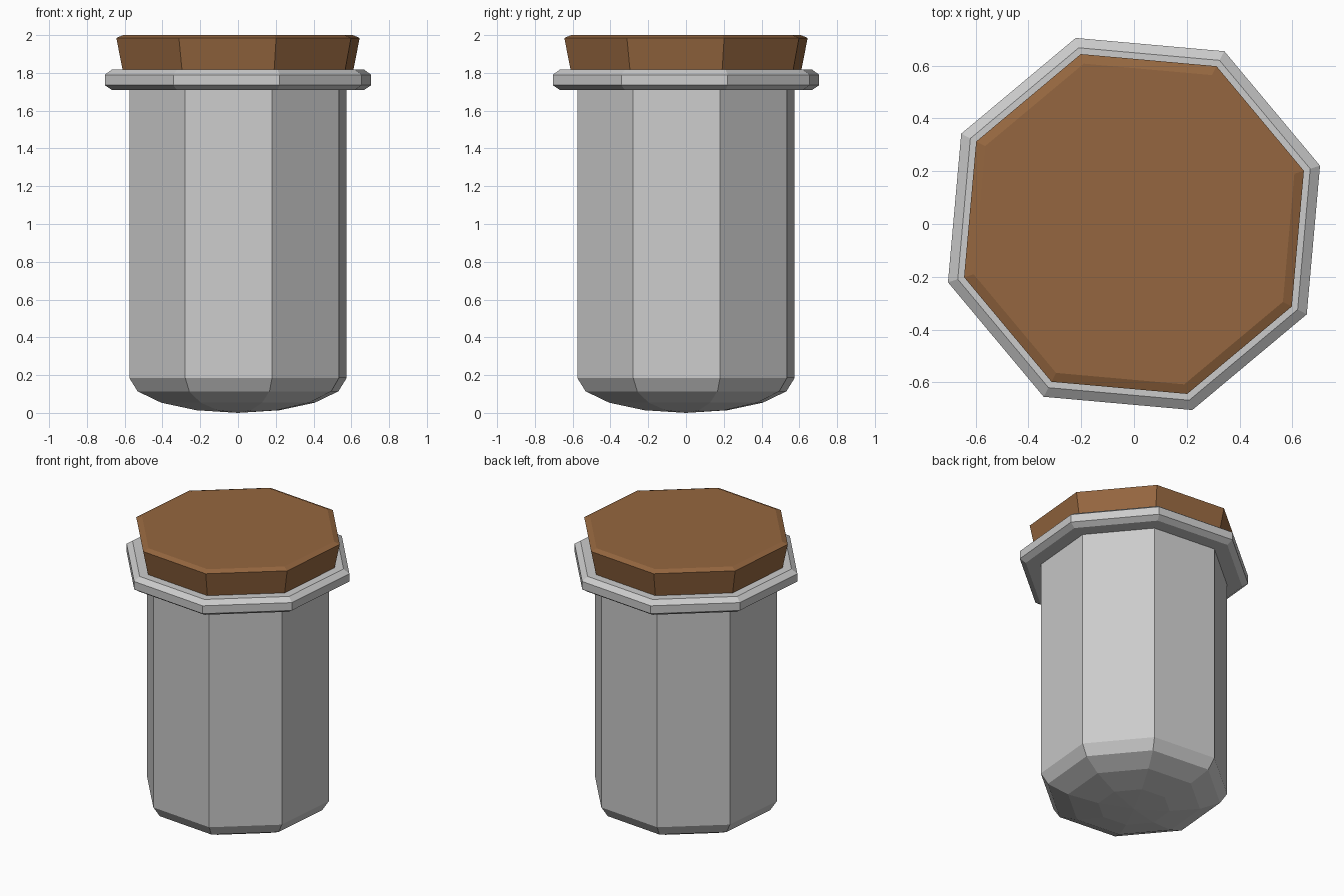
import bpy, bmesh, math

if "Cube" in bpy.data.objects:
    bpy.data.objects.remove(bpy.data.objects["Cube"])

SIDES = 8
TURN = math.radians(17.4)


def material(name, rgb):
    m = bpy.data.materials.new(name)
    m.diffuse_color = (*rgb, 1)
    m.use_nodes = True
    m.node_tree.nodes["Principled BSDF"].inputs["Base Color"].default_value = m.diffuse_color
    return m


def lathe(name, profile, mat):
    """Flat-shaded octagonal solid from (radius, z) points, bottom to top."""
    bm = bmesh.new()
    rings = []
    for r, z in profile:
        if r == 0:
            rings.append([bm.verts.new((0, 0, z))] * SIDES)
        else:
            rings.append([bm.verts.new((r * math.cos(TURN + i * math.tau / SIDES),
                                        r * math.sin(TURN + i * math.tau / SIDES), z))
                          for i in range(SIDES)])
    for a, b in zip(rings, rings[1:]):
        for i in range(SIDES):
            j = (i + 1) % SIDES
            bm.faces.new(list(dict.fromkeys((a[i], a[j], b[j], b[i]))))
    # close the flat ends
    if profile[0][0]:
        bm.faces.new(rings[0][::-1])
    if profile[-1][0]:
        bm.faces.new(rings[-1])
    bmesh.ops.recalc_face_normals(bm, faces=bm.faces)
    mesh = bpy.data.meshes.new(name)
    bm.to_mesh(mesh)
    bm.free()
    mesh.materials.append(mat)
    ob = bpy.data.objects.new(name, mesh)
    bpy.context.collection.objects.link(ob)
    return ob


glass = material("grey glass", (0.6, 0.6, 0.6))
cork = material("brown cork", (0.30, 0.134, 0.05))

# jar body: rounded bottom like a squashed half sphere, straight walls
R, H = 0.603, 0.185
dome = [(0, 0)] + [(R * math.cos(math.radians(a)), H - H * math.sin(math.radians(a)))
                   for a in (67.5, 45, 22.5, 0)]
lathe("jar_body", dome + [(R, 1.75)], glass)

# chamfered rim
lathe("jar_rim", [(0.70, 1.71), (0.739, 1.735), (0.739, 1.79), (0.70, 1.817)], glass)

# tapered stopper with a small bevel on top
lathe("stopper", [(0.637, 1.80), (0.675, 1.985), (0.637, 2.0)], cork)
